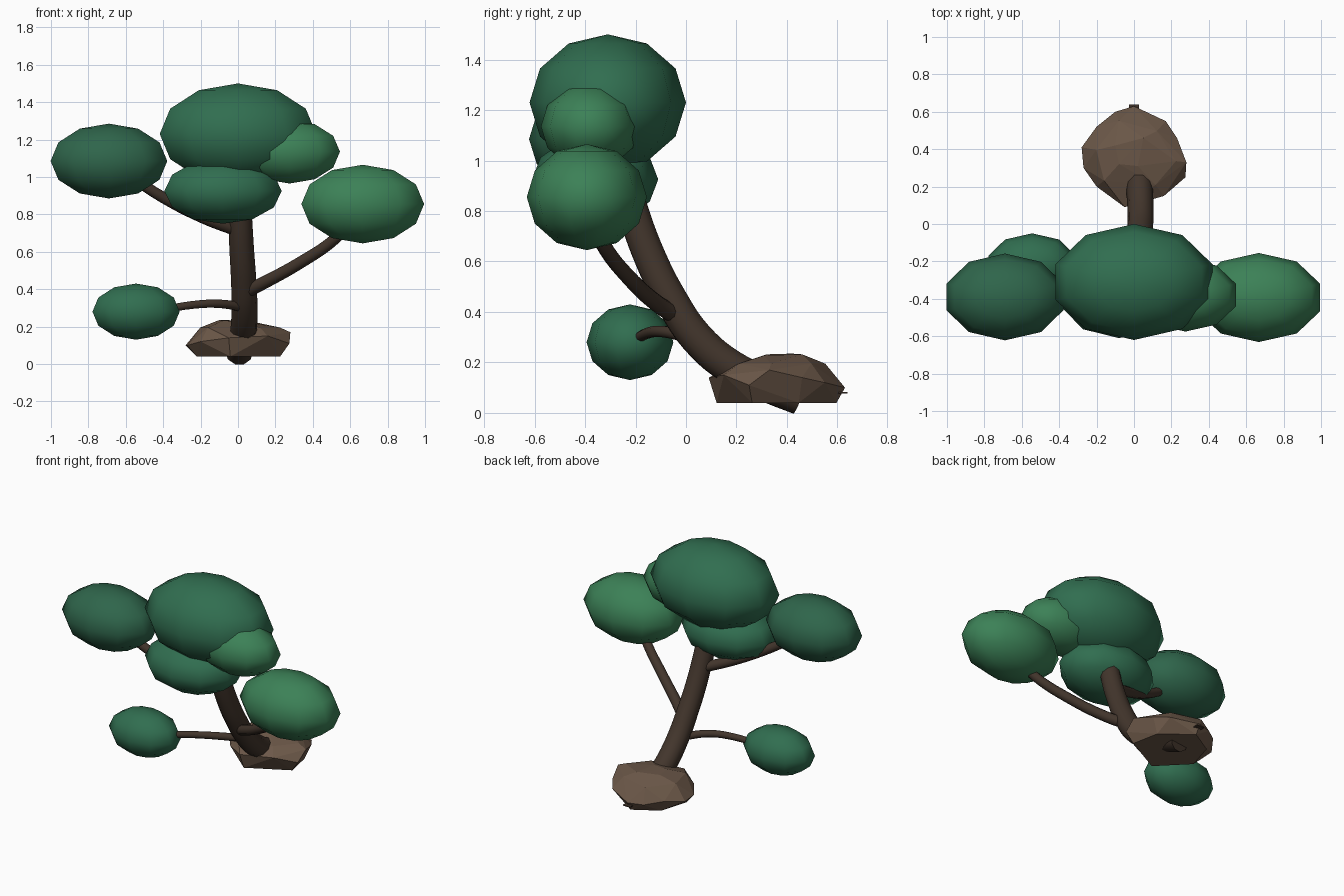
import bpy, bmesh
from mathutils import Vector

if "Cube" in bpy.data.objects:
    bpy.data.objects.remove(bpy.data.objects["Cube"])


def material(name, rgb):
    m = bpy.data.materials.new(name)
    m.diffuse_color = (*rgb, 1)
    m.use_nodes = True
    m.node_tree.nodes["Principled BSDF"].inputs["Base Color"].default_value = m.diffuse_color
    return m


DARK = material("dark_green", (0.028, 0.13, 0.07))
MID = material("mid_green", (0.03, 0.155, 0.08))
LIGHT = material("light_green", (0.045, 0.22, 0.095))
BARK = material("bark", (0.055, 0.036, 0.025))
STONE = material("stone", (0.15, 0.098, 0.066))


def add(name, bm, mat, smooth):
    me = bpy.data.meshes.new(name)
    bm.to_mesh(me)
    bm.free()
    for p in me.polygons:
        p.use_smooth = smooth
    me.materials.append(mat)
    ob = bpy.data.objects.new(name, me)
    bpy.context.collection.objects.link(ob)
    return ob


def foliage(name, centre, radii, mat):
    # ten-sided, six-ring ellipsoid
    bm = bmesh.new()
    bmesh.ops.create_uvsphere(bm, u_segments=10, v_segments=6, radius=1)
    for v in bm.verts:
        v.co = Vector([c + r * k for c, r, k in zip(centre, radii, v.co)])
    add(name, bm, mat, True)


def limb(name, points, r0, r1, sides_res=3):
    # tapered tube along a smooth path
    cu = bpy.data.curves.new(name, 'CURVE')
    cu.dimensions = '3D'
    cu.bevel_depth = 1
    cu.bevel_resolution = sides_res
    cu.resolution_u = 5
    cu.use_fill_caps = True
    sp = cu.splines.new('BEZIER')
    sp.bezier_points.add(len(points) - 1)
    for i, (bp, p) in enumerate(zip(sp.bezier_points, points)):
        bp.co = p
        bp.handle_left_type = bp.handle_right_type = 'AUTO'
        bp.radius = r0 + (r1 - r0) * i / (len(points) - 1)
    cu.materials.append(BARK)
    ob = bpy.data.objects.new(name, cu)
    bpy.context.collection.objects.link(ob)


# Foliage clumps
foliage("crown_foliage", (0, -0.31, 1.23), (0.44, 0.31, 0.27), MID)
foliage("lower_crown_foliage", (-0.08, -0.36, 0.925), (0.33, 0.25, 0.175), MID)
foliage("left_foliage", (-0.69, -0.39, 1.085), (0.328, 0.232, 0.2), DARK)
foliage("right_foliage", (0.667, -0.393, 0.855), (0.345, 0.238, 0.21), LIGHT)
foliage("small_crown_foliage", (0.275, -0.38, 1.135), (0.284, 0.195, 0.17), LIGHT)
foliage("low_left_foliage", (-0.545, -0.222, 0.28), (0.245, 0.172, 0.15), MID)

# Leaning trunk and branches
limb("trunk", [(0.005, 0.45, 0.065), (0.02, 0.33, 0.11), (0.03, 0.18, 0.18),
               (0.035, 0.04, 0.3), (0.03, -0.06, 0.45), (0.02, -0.14, 0.61),
               (0.01, -0.21, 0.8), (0, -0.25, 0.95)], 0.075, 0.062)
limb("right_branch", [(0.03, -0.03, 0.38), (0.13, -0.11, 0.43),
                      (0.33, -0.23, 0.54), (0.52, -0.33, 0.67), (0.62, -0.38, 0.78)], 0.036, 0.028)
limb("left_branch", [(0.01, -0.17, 0.71), (-0.18, -0.25, 0.78),
                     (-0.4, -0.33, 0.89), (-0.6, -0.38, 1.02)], 0.034, 0.028)
limb("low_branch", [(0.04, 0.02, 0.3), (-0.1, -0.09, 0.322),
                    (-0.25, -0.155, 0.315), (-0.45, -0.21, 0.28)], 0.025, 0.02)

# Faceted rock: hull of an irregular rim with scaled rings above and below
rim = [(0, .63, .1), (.17, .55, .12), (.23, .46, .14), (.28, .33, .17),
       (.275, .25, .11), (.16, .15, .15), (-.05, .09, .14), (-.2, .2, .12),
       (-.27, .3, .1), (-.28, .41, .1), (-.2, .52, .12), (-.1, .6, .1)]
bm = bmesh.new()
for i, (x, y, z) in enumerate(rim):
    bm.verts.new((x, y, z))
    if i % 2 == 0:
        bm.verts.new((x * 0.82, 0.35 + (y - 0.35) * 0.88, 0.04))
    else:
        k = 0.72 if i % 4 == 1 else 0.8
        bm.verts.new((x * k, 0.36 + (y - 0.36) * k, 0.195))
for p in [(-0.1, 0.42, 0.235), (0.05, 0.46, 0.232), (0.02, 0.31, 0.228), (-0.08, 0.32, 0.232)]:
    bm.verts.new(p)
res = bmesh.ops.convex_hull(bm, input=bm.verts)
loose = [v for v in bm.verts if not v.link_faces]
bmesh.ops.delete(bm, geom=loose, context='VERTS')
bmesh.ops.recalc_face_normals(bm, faces=bm.faces)
add("base_rock", bm, STONE, False)

# Thin root sliver poking out behind the rock
bm = bmesh.new()
bmesh.ops.create_cube(bm, size=1)
for v in bm.verts:
    v.co = (v.co.x * 0.055, 0.54 + v.co.y * 0.2, 0.08 + v.co.z * 0.006)
add("root_sliver", bm, BARK, False)
